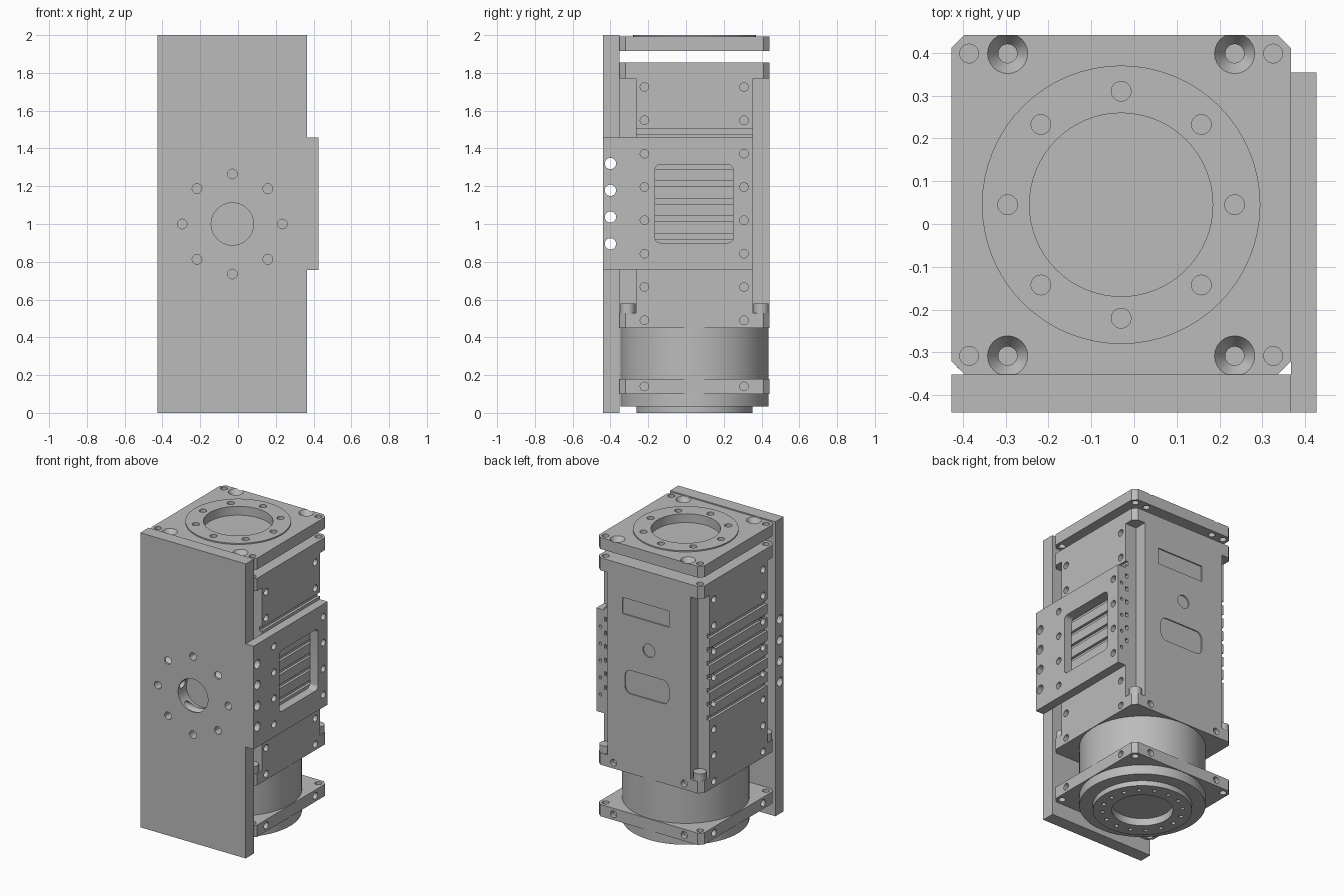
import bpy
import bmesh
from math import cos, sin, pi

if "Cube" in bpy.data.objects:
    bpy.data.objects.remove(bpy.data.objects["Cube"], do_unlink=True)

GREY = (0.5, 0.5, 0.5, 1)
metal = bpy.data.materials.new("machined_grey")
metal.use_nodes = True
metal.diffuse_color = GREY
metal.node_tree.nodes["Principled BSDF"].inputs["Base Color"].default_value = GREY

# Column axis and square outline
CX, CY, HALF = -0.03, 0.045, 0.396
X0, X1 = CX - HALF, CX + HALF
Y0, Y1 = CY - HALF, CY + HALF
SIGNS = [(a, b) for a in (-1, 1) for b in (-1, 1)]


# Outlines
def circle(u, v, r, n=24):
    return [(u + r * cos(2 * pi * i / n), v + r * sin(2 * pi * i / n)) for i in range(n)]


def rect(u0, u1, v0, v1):
    return [(u0, v0), (u1, v0), (u1, v1), (u0, v1)]


def round_rect(u0, u1, v0, v1, r, n=6):
    pts = []
    centres = [(u1 - r, v1 - r), (u0 + r, v1 - r), (u0 + r, v0 + r), (u1 - r, v0 + r)]
    for q, (u, v) in enumerate(centres):
        for i in range(n + 1):
            a = (q + i / n) * pi / 2
            pts.append((u + r * cos(a), v + r * sin(a)))
    return pts


def chamfered_square():
    return round_rect(X0, X1, Y0, Y1, 0.03, 1)


def ring_points(u, v, radius, n):
    return circle(u, v, radius, n)


# A prism is (outline, axis, low, high, optional top outline)
def build(name, prisms):
    bm = bmesh.new()
    place = {"x": lambda u, v, w: (w, u, v),
             "y": lambda u, v, w: (u, w, v),
             "z": lambda u, v, w: (u, v, w)}
    for outline, axis, lo, hi, *top in prisms:
        a = [bm.verts.new(place[axis](u, v, lo)) for u, v in outline]
        b = [bm.verts.new(place[axis](u, v, hi)) for u, v in (top[0] if top else outline)]
        bm.faces.new(a)
        bm.faces.new(b)
        for i in range(len(a)):
            j = (i + 1) % len(a)
            bm.faces.new((a[i], a[j], b[j], b[i]))
    bmesh.ops.recalc_face_normals(bm, faces=bm.faces)
    mesh = bpy.data.meshes.new(name)
    bm.to_mesh(mesh)
    bm.free()
    mesh.materials.append(metal)
    obj = bpy.data.objects.new(name, mesh)
    bpy.context.collection.objects.link(obj)
    return obj


def part(name, prisms, *cut_passes):
    obj = build(name, prisms)
    bpy.ops.object.select_all(action="DESELECT")
    bpy.context.view_layer.objects.active = obj
    obj.select_set(True)
    for cuts in cut_passes:
        cutter = build("cutter", cuts)
        cutter.hide_render = True
        mod = obj.modifiers.new("cut", "BOOLEAN")
        mod.operation, mod.solver, mod.object = "DIFFERENCE", "EXACT", cutter
        bpy.ops.object.modifier_apply(modifier=mod.name)
        bpy.data.objects.remove(cutter, do_unlink=True)
    bpy.ops.object.shade_smooth_by_angle(angle=pi / 6)
    return obj


def corner_holes(lo, hi):
    return [(circle(CX + a * 0.355, CY + b * 0.353, 0.022), "z", lo, hi) for a, b in SIGNS]


# Screw rows
SIDE_Y = (CY - 0.265, CY + 0.262)
ROWS = [0.49 + 0.1765 * i for i in range(8)]
DEPTH = 0.03


def side_holes(x, heights, r=0.023):
    return [(circle(y, z, r, 16), "x", x - DEPTH, x + DEPTH) for y in SIDE_Y for z in heights]


def back_holes(z):
    return [(circle(CX + s * 0.265, z, 0.023, 16), "y", Y1 - DEPTH, Y1 + DEPTH) for s in (-1, 1)]


# Long cross holes through the front and side plates
cross_holes = [(circle(-0.40, 0.895 + 0.1417 * i, 0.03), "x", -1, 1) for i in range(4)]

# Front mounting plate
part("front_plate", [(rect(X0, X1, -0.44, Y0), "y", -0.44, Y0)] and
     [(rect(X0, X1, 0, 2), "y", -0.44, Y0)],
     [(circle(CX, 1, 0.112, 48), "y", -1, 0)] +
     [(circle(u, v, 0.026, 12), "y", -1, 0) for u, v in ring_points(CX, 1, 0.265, 8)],
     cross_holes)

# Side bracket with a window
SX = 0.426
part("side_plate", [(rect(-0.44, 0.354, 0.757, 1.457), "x", X1, SX)],
     [(round_rect(-0.165, 0.25, 0.9, 1.315, 0.03), "x", 0, 1)],
     side_holes(SX, ROWS[2:6]) + cross_holes +
     [(circle(0.396, 0.877 + 0.115 * i, 0.011, 12), "y", 0.32, 0.4) for i in range(5)])

# Main housing: notched corners, cooling grooves, recessed panels, screw holes
NOTCH = 0.085
notches = []
for a, b in SIGNS:
    xs = sorted((CX + a * (HALF - NOTCH), CX + a * 0.6))
    ys = sorted((CY + b * (HALF - NOTCH), CY + b * 0.6))
    notches.append((rect(*xs, *ys), "z", 0.53, 1.77))
grooves = []
for x in (X0, X1):
    for i in range(7):
        z = 1.49 - 0.0925 * i
        grooves.append((rect(-0.4, 0.5, z - 0.014, z + 0.014), "x", x - 0.018, x + 0.018))
panels = [(rect(-0.18, 0.17, 1.52, 1.63), "y", Y1 - 0.008, 0.5),
          (circle(CX, 1.32, 0.045), "y", Y1 - 0.008, 0.5),
          (round_rect(-0.18, 0.15, 0.99, 1.15, 0.045), "y", Y1 - 0.008, 0.5)]
part("main_housing", [(chamfered_square(), "z", 0.45, 1.855)],
     notches, grooves,
     side_holes(X0, ROWS) + side_holes(X1, ROWS[:2] + ROWS[6:]) + back_holes(0.49) + panels,
     corner_holes(1.80, 1.9))

# Screw heads standing in the corner notches
part("corner_screws", [(circle(CX + a * 0.353, CY + b * 0.353, 0.04), "z", 0.52, 0.58)
                       for a, b in SIGNS])

# Top plate with countersunk corners and a raised bored ring
cone = [(circle(CX + a * 0.265, CY + b * 0.353, 0.022), "z", 1.955, 1.9921,
         circle(CX + a * 0.265, CY + b * 0.353, 0.047)) for a, b in SIGNS]
through = [(circle(CX + a * 0.265, CY + b * 0.353, 0.022), "z", 1.8, 2.1) for a, b in SIGNS]
BORE = (circle(CX, CY, 0.214, 64), "z", 1.94, 2.1)
bolts = [(circle(u, v, 0.023), "z", 1.95, 2.1) for u, v in ring_points(CX, CY, 0.265, 8)]
part("top_plate", [(chamfered_square(), "z", 1.915, 1.992)],
     cone, through + corner_holes(1.8, 2.1), [BORE] + bolts)
part("top_ring", [(circle(CX, CY, 0.325, 64), "z", 1.992, 2.0)], [BORE] + bolts)

# Round neck and lower flange
part("neck", [(circle(CX, CY, 0.392, 64), "z", 0.17, 0.46)])
part("lower_flange", [(chamfered_square(), "z", 0.1, 0.18)],
     side_holes(X0, [0.14]) + side_holes(X1, [0.14]) + back_holes(0.14),
     corner_holes(0, 0.3))

# Output disc underneath
BOTTOM_BORE = (circle(CX, CY, 0.19, 64), "z", -0.1, 0.05)
part("output_collar", [(circle(CX, CY, 0.392, 64), "z", 0.035, 0.1)], [BOTTOM_BORE])
part("output_disc", [(circle(CX, CY, 0.308, 64), "z", 0, 0.035)],
     [BOTTOM_BORE] +
     [(circle(u, v, 0.014, 12), "z", -0.1, 0.025) for u, v in ring_points(CX, CY, 0.25, 16)])
